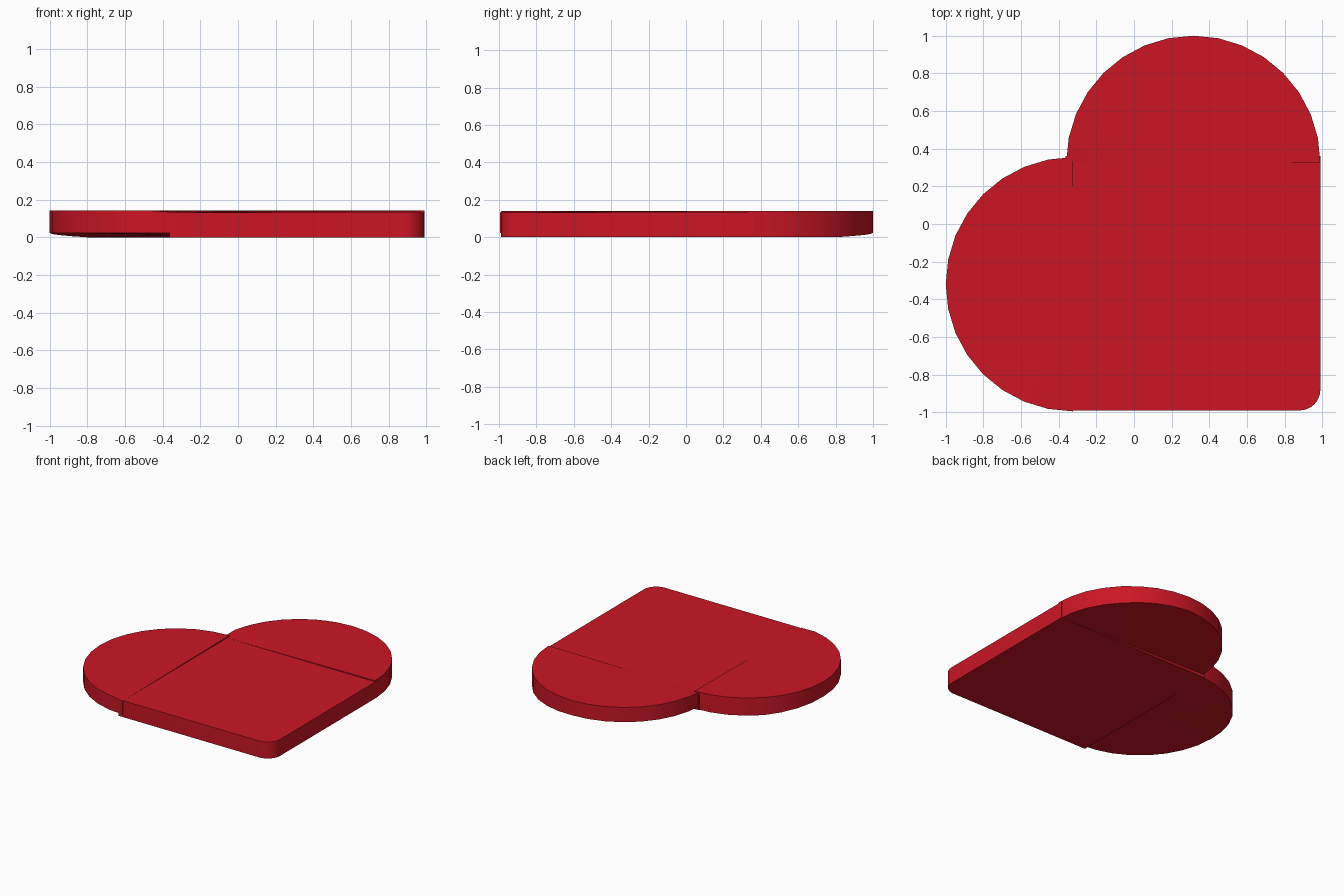
import bpy, bmesh, math
from math import sin, cos, pi

if "Cube" in bpy.data.objects:
    bpy.data.objects.remove(bpy.data.objects["Cube"])

red = bpy.data.materials.new("red")
red.diffuse_color = (0.6, 0.008, 0.018, 1)
red.use_nodes = True
red.node_tree.nodes["Principled BSDF"].inputs["Base Color"].default_value = red.diffuse_color


def finish(bm, name):
    bmesh.ops.recalc_face_normals(bm, faces=bm.faces[:])
    me = bpy.data.meshes.new(name)
    bm.to_mesh(me)
    bm.free()
    ob = bpy.data.objects.new(name, me)
    bpy.context.collection.objects.link(ob)
    me.materials.append(red)
    bpy.ops.object.select_all(action='DESELECT')
    ob.select_set(True)
    bpy.context.view_layer.objects.active = ob
    bpy.ops.object.shade_smooth_by_angle(angle=math.radians(30))
    return ob


# square slab with one rounded corner forming the heart's point
R = 0.11
outline = [(0.99, 0.36), (-0.365, 0.36), (-0.365, -0.99)]
outline += [(0.99 - R + R * sin(a), -0.99 + R - R * cos(a))
            for a in (i * pi / 16 for i in range(9))]
bm = bmesh.new()
base = bm.faces.new([bm.verts.new((x, y, 0)) for x, y in outline])
ext = bmesh.ops.extrude_face_region(bm, geom=[base], use_keep_orig=True)
for v in ext["geom"]:
    if isinstance(v, bmesh.types.BMVert):
        v.co.z = 0.132
finish(bm, "heart_body")


# half disc lobe: slightly thicker at its starting end, underside lifts along the arc
def lobe(name, cx, cy, start):
    r, n = 0.675, 16
    bm = bmesh.new()
    low, top = [], []
    for i in range(n + 1):
        a = pi * i / n
        x, y = cx + r * cos(a + start), cy + r * sin(a + start)
        lift = 0.023 * min(1, max(0, (a - pi / 4) / (pi / 4)))
        low.append(bm.verts.new((x, y, lift)))
        top.append(bm.verts.new((x, y, 0.132 if i == n else 0.141)))
    c_low = bm.verts.new((cx, cy, 0.0115))
    c_top = bm.verts.new((cx, cy, 0.1365))
    for i in range(n):
        bm.faces.new((low[i], low[i + 1], top[i + 1], top[i]))
        bm.faces.new((c_low, low[i + 1], low[i]))
        bm.faces.new((c_top, top[i], top[i + 1]))
    bm.faces.new((c_low, low[0], top[0], c_top))
    bm.faces.new((c_low, c_top, top[n], low[n]))
    finish(bm, name)


lobe("back_lobe", 0.315, 0.325, 0)
lobe("left_lobe", -0.325, -0.32, pi / 2)
